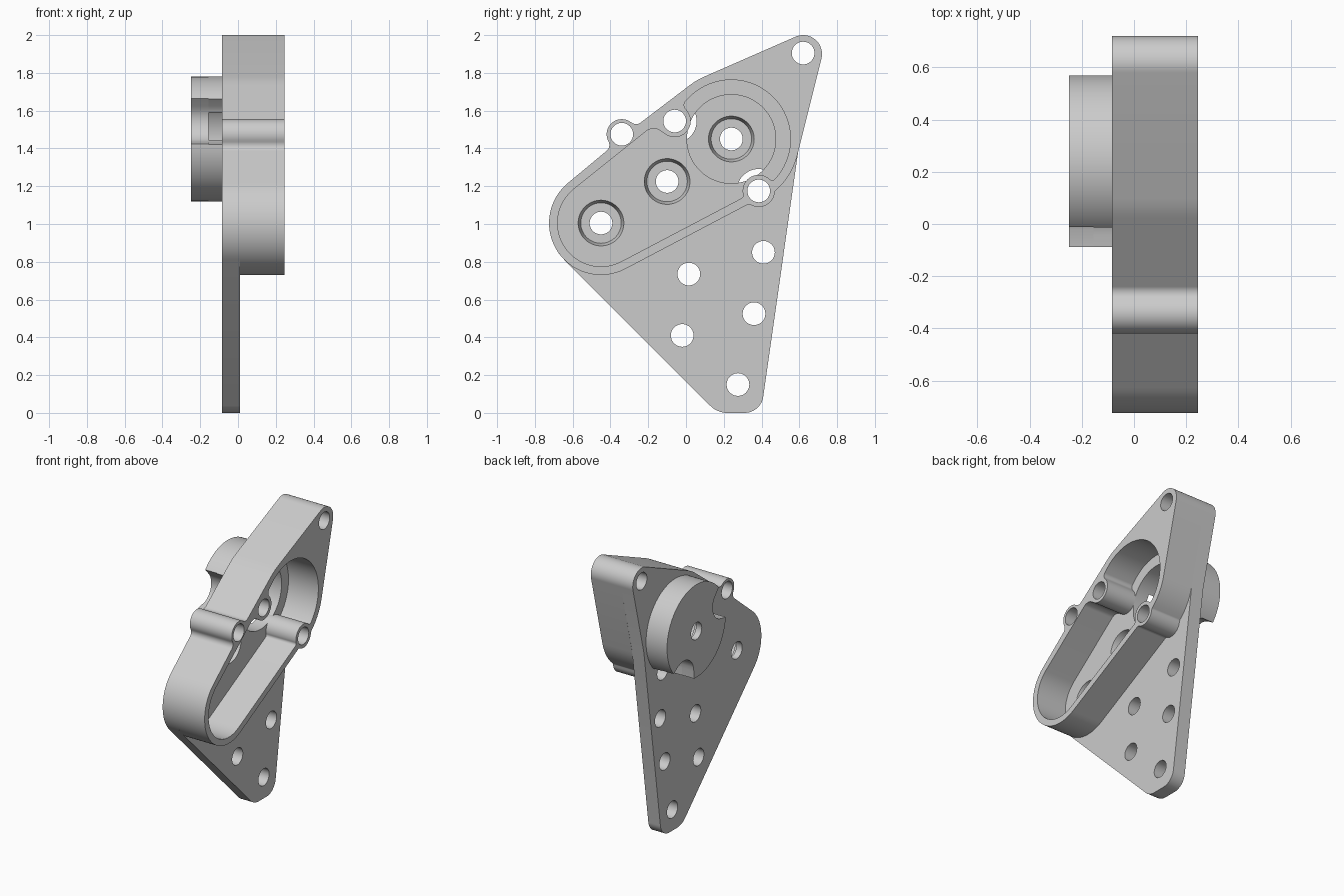
import bpy
import bmesh
import math
from mathutils import Vector

if "Cube" in bpy.data.objects:
    bpy.data.objects.remove(bpy.data.objects["Cube"])

GREY = bpy.data.materials.new("plain grey")
GREY.use_nodes = True
GREY.diffuse_color = (0.6, 0.6, 0.6, 1)
GREY.node_tree.nodes["Principled BSDF"].inputs["Base Color"].default_value = (0.6, 0.6, 0.6, 1)

# Layers along x, and the shared centres in (y, z)
BACK, PLATE, FRONT = -0.085, 0.01, 0.245
DRUM_BACK, DRUM_FLOOR = -0.25, -0.155
LEFT, MIDDLE, MAIN, TIP = (-0.45, 1.005), (-0.1, 1.225), (0.24, 1.45), (0.62, 1.9)
OUTER_BOSS, TOP_BOSS, LOWER_BOSS = (-0.34, 1.475), (-0.06, 1.545), (0.385, 1.175)
HOLE, SEAT, SEAT_FLOOR, SEAT_DEPTH = 0.06, 0.121, 0.107, 0.05
POCKET, DRUM, NOTCH = 0.235, 0.33, 0.116


def belt(circles):
    """Closed outline round circles (y, z, radius); a negative radius is a hollow fillet."""
    n = len(circles)
    angles = []
    for i in range(n):
        a, b = circles[i], circles[(i + 1) % n]
        d = Vector((b[0] - a[0], b[1] - a[1]))
        ratio = max(-1, min(1, (a[2] - b[2]) / d.length))
        angles.append(math.atan2(d.y, d.x) - math.acos(ratio))
    points = []
    for i, (y, z, r) in enumerate(circles):
        start = angles[i - 1]
        sign = 1 if r > 0 else -1
        turn = sign * ((sign * (angles[i] - start) + 0.2) % math.tau - 0.2)
        steps = max(1, math.ceil(abs(turn) / math.radians(5))) if r else 0
        for k in range(steps + 1):
            t = start + turn * (k / steps if steps else 0)
            p = Vector((y + r * math.cos(t), z + r * math.sin(t)))
            if not points or (p - points[-1]).length > 0.001:
                points.append(p)
    if (points[0] - points[-1]).length < 0.001:
        points.pop()
    return points


def circle(centre, r, sides=64):
    return [Vector((centre[0] + r * math.cos(math.tau * i / sides),
                    centre[1] + r * math.sin(math.tau * i / sides))) for i in range(sides)]


def slab(name, loops, x0, x1):
    """Flat layer between x0 and x1; loops inside the first one are openings."""
    curve = bpy.data.curves.new(name, 'CURVE')
    curve.dimensions, curve.fill_mode = '2D', 'BOTH'
    curve.extrude = (x1 - x0) / 2
    for loop in loops:
        spline = curve.splines.new('POLY')
        spline.points.add(len(loop) - 1)
        for point, p in zip(spline.points, loop):
            point.co = (p[0], p[1], 0, 1)
        spline.use_cyclic_u = True
    curve.materials.append(GREY)
    obj = bpy.data.objects.new(name, curve)
    obj.location.x = (x0 + x1) / 2
    obj.rotation_euler = (math.pi / 2, 0, math.pi / 2)
    bpy.context.collection.objects.link(obj)
    parts.append(obj)


def seat_lining(name, centre, x1):
    """Tapered wall of a bearing seat, facing inwards."""
    bm = bmesh.new()
    rings = [[bm.verts.new((x, p.x, p.y)) for p in circle(centre, r)]
             for x, r in ((x1 - SEAT_DEPTH, SEAT_FLOOR), (x1, SEAT))]
    for i in range(len(rings[0])):
        (a, b), (c, d) = [(ring[i - 1], ring[i]) for ring in rings]
        bm.faces.new((a, c, d, b))
    mesh = bpy.data.meshes.new(name)
    bm.to_mesh(mesh)
    bm.free()
    mesh.materials.append(GREY)
    obj = bpy.data.objects.new(name, mesh)
    bpy.context.collection.objects.link(obj)
    parts.append(obj)


def rim(angle):
    """Drum radius at an angle, reduced where a screw notch cuts in."""
    ray = Vector((math.cos(angle), math.sin(angle)))
    r = DRUM
    for boss in (TOP_BOSS, LOWER_BOSS):
        c = Vector(boss) - Vector(MAIN)
        along = c.dot(ray)
        root = NOTCH ** 2 - c.length_squared + along ** 2
        if along > 0 and root > 0:
            r = min(r, along - math.sqrt(root))
    return r


def polar(angle, r):
    return Vector((MAIN[0] + r * math.cos(angle), MAIN[1] + r * math.sin(angle)))


parts = []
bosses = [circle(c, HOLE) for c in (OUTER_BOSS, TOP_BOSS, LOWER_BOSS, (0.62, 1.905))]
plate_holes = [circle(c, HOLE) for c in (
    (0.41, 0.85), (0.015, 0.735), (0.36, 0.525), (-0.02, 0.41), (0.275, 0.15))]
upper_edge = [(*TIP, 0.1), (*MAIN, 0.36), (-0.264, 1.569, -0.04),
              (*OUTER_BOSS, 0.08), (-0.446, 1.418, -0.04), (*LEFT, 0.275)]

# Mounting plate, in two layers so the bearing seats stop part way
plate = belt(upper_edge + [(0.22, 0.13, 0.13), (0.31, 0.1, 0.1), (0.594, 1.385, 0)])
openings = bosses + plate_holes + [circle(MAIN, POCKET, 96)]
for name, r, x0, x1 in (("plate_back", HOLE, BACK, PLATE - SEAT_DEPTH),
                        ("plate_front", SEAT, PLATE - SEAT_DEPTH, PLATE)):
    slab(name, [plate] + openings + [circle(LEFT, r), circle(MIDDLE, r)], x0, x1)

# Housing wall round the gear cavity, with the screw bosses blended in
wall = belt(upper_edge + [(0.3335, 1.084, -0.02), (*LOWER_BOSS, 0.085),
                          (0.49, 1.164, -0.02), (*MAIN, 0.36)])
cavity = belt([(*LEFT, 0.23), (0.283, 1.153, 0.02), (*LOWER_BOSS, -0.085),
               (0.456, 1.252, 0.02), (*MAIN, 0.313), (0.02, 1.63, 0.03),
               (*TOP_BOSS, -0.085), (-0.172, 1.445, 0.06)])
slab("housing_wall", [wall, cavity] + bosses, PLATE, FRONT)

# Foot of the lower boss where it reaches over the drum pocket
slab("lower_boss_foot", [circle(LOWER_BOSS, 0.085), circle(LOWER_BOSS, HOLE)], BACK, PLATE)

# Rear drum: notched floor in two layers, then two curved wall pieces
floor = [polar(a, rim(a)) for a in (math.tau * i / 240 for i in range(240))]
slab("drum_back", [floor, circle(MAIN, HOLE)], DRUM_BACK, DRUM_FLOOR - SEAT_DEPTH)
slab("drum_floor", [floor, circle(MAIN, SEAT)], DRUM_FLOOR - SEAT_DEPTH, DRUM_FLOOR)
steps = [math.tau * i / 360 for i in range(360)]
first_gap = next(i for i, a in enumerate(steps) if rim(a) <= POCKET)
run = []
for a in steps[first_gap:] + steps[:first_gap + 1]:
    if rim(a) > POCKET:
        run.append(a)
    elif run:
        slab("drum_wall", [[polar(t, rim(t)) for t in run]
                           + [polar(t, POCKET) for t in reversed(run)]], DRUM_FLOOR, BACK)
        run = []

# Bearing seats
seat_lining("left_bearing_seat", LEFT, PLATE)
seat_lining("middle_bearing_seat", MIDDLE, PLATE)
seat_lining("main_bearing_seat", MAIN, DRUM_FLOOR)

# Turn the layers into meshes and smooth the round walls
bpy.ops.object.select_all(action='DESELECT')
for part in parts:
    part.select_set(True)
bpy.context.view_layer.objects.active = parts[0]
bpy.ops.object.convert(target='MESH')
bpy.ops.object.shade_smooth_by_angle(angle=math.radians(30))
